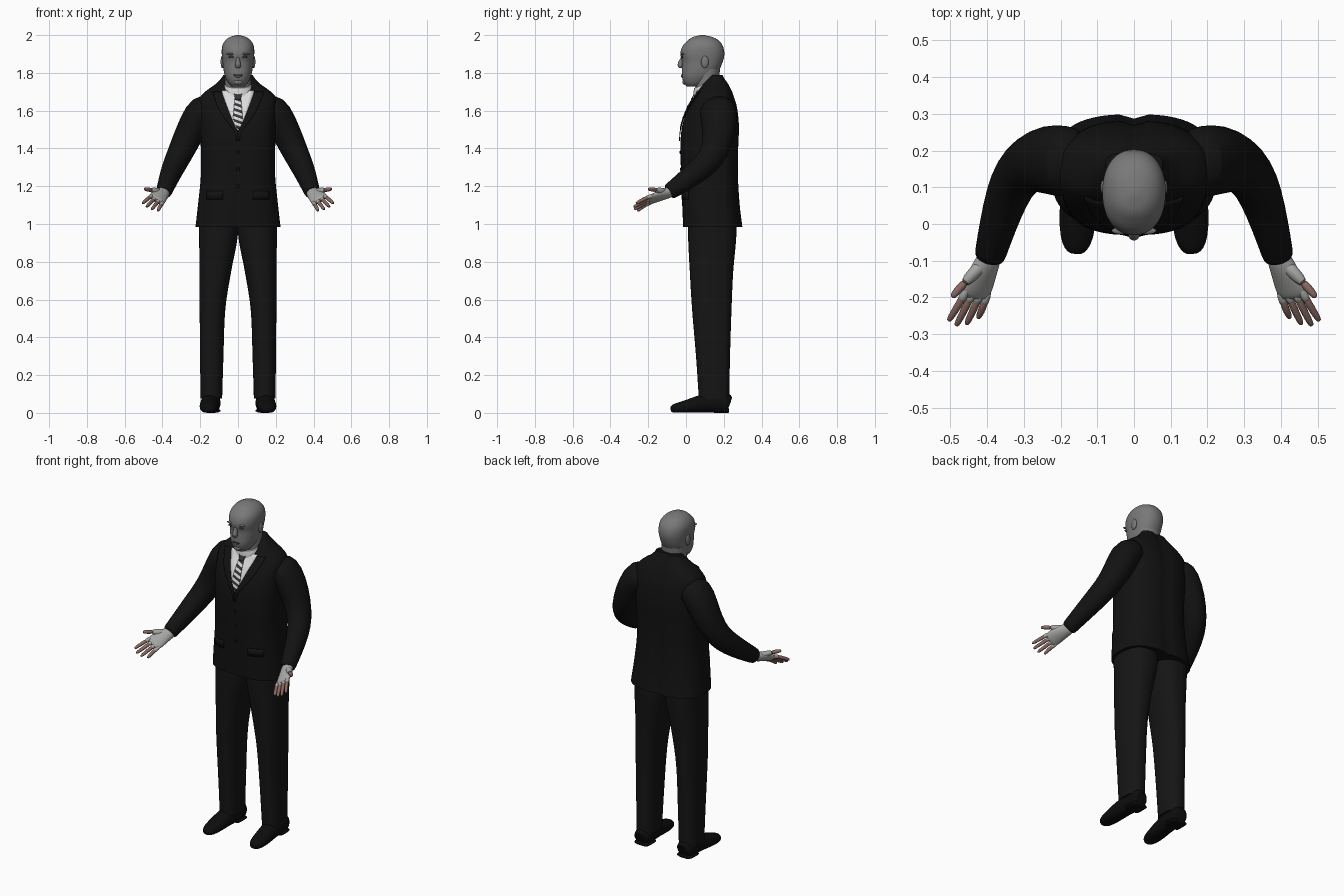
import bpy, bmesh, math
from mathutils import Vector

if "Cube" in bpy.data.objects:
    bpy.data.objects.remove(bpy.data.objects["Cube"])


def material(name, r, g, b):
    m = bpy.data.materials.new(name)
    m.diffuse_color = (r, g, b, 1)
    m.use_nodes = True
    m.node_tree.nodes["Principled BSDF"].inputs["Base Color"].default_value = m.diffuse_color
    return m


SUIT = material("black cloth", .006, .006, .006)
TROUSER = material("charcoal cloth", .0075, .0075, .0075)
LEATHER = material("black leather", .004, .004, .004)
WHITE = material("white shirt", .72, .72, .73)
HEAD = material("grey skin", .19, .19, .19)
GLOVE = material("pale glove", .38, .38, .37)
SKIN = material("finger skin", .25, .14, .12)
DARK = material("dark feature", .035, .035, .035)


def finish(name, bm, mats, subsurf=0, angle=50):
    bmesh.ops.recalc_face_normals(bm, faces=bm.faces)
    me = bpy.data.meshes.new(name)
    bm.to_mesh(me)
    bm.free()
    for m in mats:
        me.materials.append(m)
    ob = bpy.data.objects.new(name, me)
    bpy.context.collection.objects.link(ob)
    bpy.ops.object.select_all(action='DESELECT')
    ob.select_set(True)
    bpy.context.view_layer.objects.active = ob
    bpy.ops.object.shade_smooth_by_angle(angle=math.radians(angle))
    if subsurf:
        ob.modifiers.new("smooth", 'SUBSURF').levels = subsurf
        ob.modifiers["smooth"].render_levels = subsurf
    return ob


def skin_rings(bm, rings):
    n = len(rings[0])
    for a, b in zip(rings, rings[1:]):
        for i in range(n):
            bm.faces.new((a[i], a[(i + 1) % n], b[(i + 1) % n], b[i]))
    bm.faces.new(rings[0][::-1])
    bm.faces.new(rings[-1])


def section(secs, z):
    """Smoothly interpolated (half width, front y, back y, centre x) at z."""
    last = len(secs) - 1
    i = max([k for k in range(last) if secs[k][0] <= z] or [0])
    a, b = secs[i], secs[i + 1]
    p, q = secs[max(i - 1, 0)], secs[min(i + 2, last)]
    h = b[0] - a[0]
    t = min(max((z - a[0]) / h, 0), 1)
    out = []
    for k in range(1, 5):
        ma = (b[k] - p[k]) / (b[0] - p[0]) * h
        mb = (q[k] - a[k]) / (q[0] - a[0]) * h
        out.append((2*t**3 - 3*t*t + 1) * a[k] + (t**3 - 2*t*t + t) * ma
                   + (3*t*t - 2*t**3) * b[k] + (t**3 - t*t) * mb)
    return out


def front(secs, x, z, e):
    """Front surface y of a loft."""
    hw, yf, yb, cx = section(secs, z)
    u = min(abs((x - cx) / hw), 1)
    return (yf + yb) / 2 - (yb - yf) / 2 * (1 - u**e) ** (1 / e)


def loft(name, secs, e, mat, s=1, seg=48, sub=4, tweak=None):
    bm = bmesh.new()
    zs = [a[0] + (b[0] - a[0]) * k / sub for a, b in zip(secs, secs[1:]) for k in range(sub)]
    rings = []
    for z in zs + [secs[-1][0]]:
        hw, yf, yb, cx = section(secs, z)
        ring = []
        for i in range(seg):
            c, n = math.cos(math.tau * i / seg), math.sin(math.tau * i / seg)
            x = cx + hw * math.copysign(abs(c) ** (2 / e), c)
            y = (yf + yb) / 2 + (yb - yf) / 2 * math.copysign(abs(n) ** (2 / e), n)
            co = Vector((x * s, y, z))
            ring.append(bm.verts.new(tweak(co) if tweak else co))
        rings.append(ring)
    skin_rings(bm, rings)
    return finish(name, bm, [mat])


def tube(name, pts, radii, up, mat, s=1, seg=16, floor=None):
    """Elliptical tube: radii are (across, along up)."""
    bm = bmesh.new()
    pts = [Vector(p) for p in pts]
    rings = []
    for i, p in enumerate(pts):
        t = (pts[min(i + 1, len(pts) - 1)] - pts[max(i - 1, 0)]).normalized()
        side = t.cross(Vector(up)).normalized()
        v = side.cross(t)
        ring = []
        for k in range(seg):
            a = math.tau * k / seg
            c = p + side * radii[i][0] * math.cos(a) + v * radii[i][1] * math.sin(a)
            c.x *= s
            if floor is not None:
                c.z = max(c.z, floor)
            ring.append(bm.verts.new(c))
        rings.append(ring)
    skin_rings(bm, rings)
    return finish(name, bm, [mat], 1)


def ball(name, pos, size, mat):
    bm = bmesh.new()
    bmesh.ops.create_uvsphere(bm, u_segments=16, v_segments=10, radius=1)
    for v in bm.verts:
        v.co = Vector((v.co[k] * size[k] + pos[k] for k in range(3)))
    return finish(name, bm, [mat])


def plate(name, z0, z1, lo, hi, off, mats, rows=16, cols=8, shear=0):
    """Thin cloth plate hugging the jacket front."""
    bm = bmesh.new()
    grid = []
    for r in range(rows + 1):
        z = z0 + (z1 - z0) * r / rows
        row = []
        for c in range(cols + 1):
            x = lo(z) + (hi(z) - lo(z)) * c / cols
            zz = z + shear * x
            row.append(bm.verts.new((x, front(JACKET, x, zz, 2.7) - off, zz)))
        grid.append(row)
    for r in range(rows):
        for c in range(cols):
            f = bm.faces.new((grid[r][c], grid[r][c + 1], grid[r + 1][c + 1], grid[r + 1][c]))
            f.material_index = r % len(mats)
    ob = finish(name, bm, mats)
    ob.modifiers.new("cloth", 'SOLIDIFY').thickness = .004
    ob.modifiers["cloth"].offset = 0
    return ob


# Jacket body with a groove down the back
JACKET = [(.985, .225, -.015, .299, 0), (1.1, .212, -.02, .285, 0), (1.25, .197, -.025, .276, 0),
          (1.4, .197, -.03, .277, 0), (1.52, .2, -.02, .281, 0), (1.62, .205, .015, .27, 0),
          (1.67, .2, .045, .255, 0), (1.70, .175, .06, .245, 0), (1.74, .12, .085, .225, 0),
          (1.77, .09, .11, .205, 0), (1.788, .078, .13, .195, 0)]


def groove(co):
    if co.y > .17:
        co.y -= .012 * math.exp(-(co.x / .018) ** 2)
    return co


loft("jacket", JACKET, 2.7, SUIT, seg=64, tweak=groove)


# Shirt front, striped tie, lapels and buttons
def vee(z):
    return .002 + .083 * min(max((z - 1.495) / .2, 0), 1) ** .85


plate("shirt_front", 1.495, 1.705, lambda z: -vee(z), vee, .004, [WHITE])


def tie_half(z):
    return min(.016 + (1.67 - z) * .09, vee(z) * .9)


plate("tie", 1.505, 1.665, lambda z: -tie_half(z), tie_half, .008, [DARK, WHITE], 11, 4, -.35)
plate("tie_knot", 1.66, 1.695, lambda z: -.014 - (z - 1.66) * .25,
      lambda z: .014 + (z - 1.66) * .25, .011, [DARK], 4, 4)
for s in (1, -1):
    plate("lapel", 1.44, 1.70, lambda z: s * vee(z),
          lambda z: s * (vee(z) + .005 + .045 * min((z - 1.44) / .17, 1)), .006, [SUIT])
    plate("pocket_flap", 1.13, 1.175, lambda z: s * .08, lambda z: s * .165, .004, [SUIT], 2, 6)
for z in (1.2, 1.29, 1.38):
    ball("button", (0, front(JACKET, 0, z, 2.7), z), (.009, .005, .009), LEATHER)


# Shirt collar and neck, both rising towards the back
def tilt(co):
    co.z += (co.y - .04) * .38
    return co


loft("shirt_collar", [(1.64, .086, .042, .185, 0), (1.69, .081, .04, .185, 0),
                      (1.718, .076, .042, .182, 0)], 2.2, WHITE, tweak=tilt)
loft("neck", [(1.62, .076, .05, .175, 0), (1.70, .072, .05, .175, 0),
              (1.76, .07, .048, .175, 0), (1.82, .07, .05, .18, 0)], 2.1, HEAD)

# Head
SKULL = [(1.728, .032, .005, .08, 0), (1.745, .05, -.01, .115, 0), (1.78, .068, -.021, .155, 0),
         (1.82, .077, -.021, .178, 0), (1.86, .082, -.021, .195, 0), (1.90, .086, -.03, .203, 0),
         (1.94, .084, -.019, .196, 0), (1.97, .069, .008, .175, 0), (1.99, .043, .036, .14, 0),
         (2.0, .01, .075, .096, 0)]
loft("head", SKULL, 2.2, HEAD)
tube("nose", [(0, -.014, 1.89), (0, -.024, 1.865), (0, -.033, 1.842), (0, -.026, 1.824)],
     [(.007, .008), (.01, .012), (.017, .017), (.014, .01)], (0, 1, 0), HEAD)
ball("mouth", (0, -.021, 1.789), (.026, .005, .0035), DARK)
ball("lower_lip", (0, -.019, 1.782), (.022, .007, .006), HEAD)
ball("chin", (0, -.006, 1.752), (.025, .013, .015), HEAD)
for s in (1, -1):
    ball("eye", (s * .034, front(SKULL, .034, 1.884, 2.2), 1.884), (.017, .005, .006), DARK)
    ball("brow", (s * .035, front(SKULL, .035, 1.9, 2.2) + .004, 1.9), (.026, .01, .006), HEAD)
    ball("ear", (s * .083, .1, 1.858), (.009, .02, .033), HEAD)

# Trousers and shoes
LEG = [(.075, .057, .068, .229, .141), (.3, .062, .053, .233, .139), (.55, .068, .032, .241, .135),
       (.75, .084, .02, .25, .12), (.93, .102, .011, .266, .104), (1.03, .104, .011, .266, .105)]
SHOE = [(.14, .232, .045), (.141, .222, .05), (.143, .16, .055), (.148, .09, .05), (.153, .02, .034),
        (.156, -.04, .025), (.158, -.07, .02), (.159, -.082, .018)]
SHOE_R = [(.04, .045), (.05, .055), (.053, .06), (.052, .052), (.053, .04),
          (.046, .031), (.032, .024), (.016, .014)]
for s in (1, -1):
    loft("trouser_leg", LEG, 2.4, TROUSER, s)
    tube("shoe", SHOE, SHOE_R, (0, 0, 1), LEATHER, s, floor=.001)
    tube("heel", [(.142, .228, .012), (.142, .222, .012), (.143, .15, .012), (.143, .145, .012)],
         [(.045, .014), (.052, .014), (.052, .014), (.05, .014)], (0, 0, 1), LEATHER, s, floor=0)

# Sleeves
SLEEVE = [(.13, .17, 1.615), (.19, .17, 1.605), (.235, .177, 1.53), (.28, .168, 1.43), (.318, .135, 1.35),
          (.345, .08, 1.295), (.37, .0, 1.232), (.392, -.085, 1.172), (.394, -.092, 1.167)]
SLEEVE_R = [(.085, .075), (.1, .09), (.095, .08), (.08, .074), (.072, .066),
            (.065, .06), (.055, .051), (.044, .043), (.042, .041)]

# Hands: local frame along the fingers (f), towards the thumb (a), out of the palm (n)
W = Vector((.395, -.095, 1.165))
f = Vector((.07, -.185, -.07)).normalized()
a = Vector((.085, -.01, .04))
a = (a - f * a.dot(f)).normalized()
n = f.cross(a)


def hand(u, v, w):
    return W + f * u + a * v + n * w


for s in (1, -1):
    tube("sleeve", SLEEVE, SLEEVE_R, (1, 0, 0), SUIT, s, 24)
    tube("gloved_palm", [hand(-.02, 0, 0), hand(0, 0, 0), hand(.035, .003, 0), hand(.075, .002, 0),
                         hand(.108, 0, 0), hand(.122, 0, -.002)],
         [(.034, .028), (.035, .028), (.042, .026), (.047, .02), (.046, .016), (.04, .011)], n, GLOVE, s)
    for v, length in ((-.034, .183), (-.012, .206), (.011, .214), (.033, .203)):
        tube("glove_finger_base", [hand(.09, v, 0), hand(.125, v * 1.08, 0), hand(.134, v * 1.1, -.001)],
             [(.0125, .0125), (.012, .012), (.0115, .0115)], n, GLOVE, s, 10)
        tube("finger", [hand(.115, v * 1.05, 0), hand(.15, v * 1.15, -.003),
                        hand(length - .01, v * 1.28, -.011), hand(length + .003, v * 1.3, -.014)],
             [(.011, .011), (.0108, .0108), (.0095, .0095), (.006, .006)], n, SKIN, s, 10)
    tube("glove_thumb_base", [hand(.015, .012, .004), hand(.045, .036, .008), hand(.08, .059, .014)],
         [(.02, .018), (.02, .018), (.0135, .013)], n, GLOVE, s, 12)
    tube("thumb", [hand(.07, .053, .013), hand(.095, .069, .017), hand(.112, .079, .02), hand(.12, .083, .021)],
         [(.0125, .0125), (.012, .012), (.01, .01), (.006, .006)], n, SKIN, s, 10)
